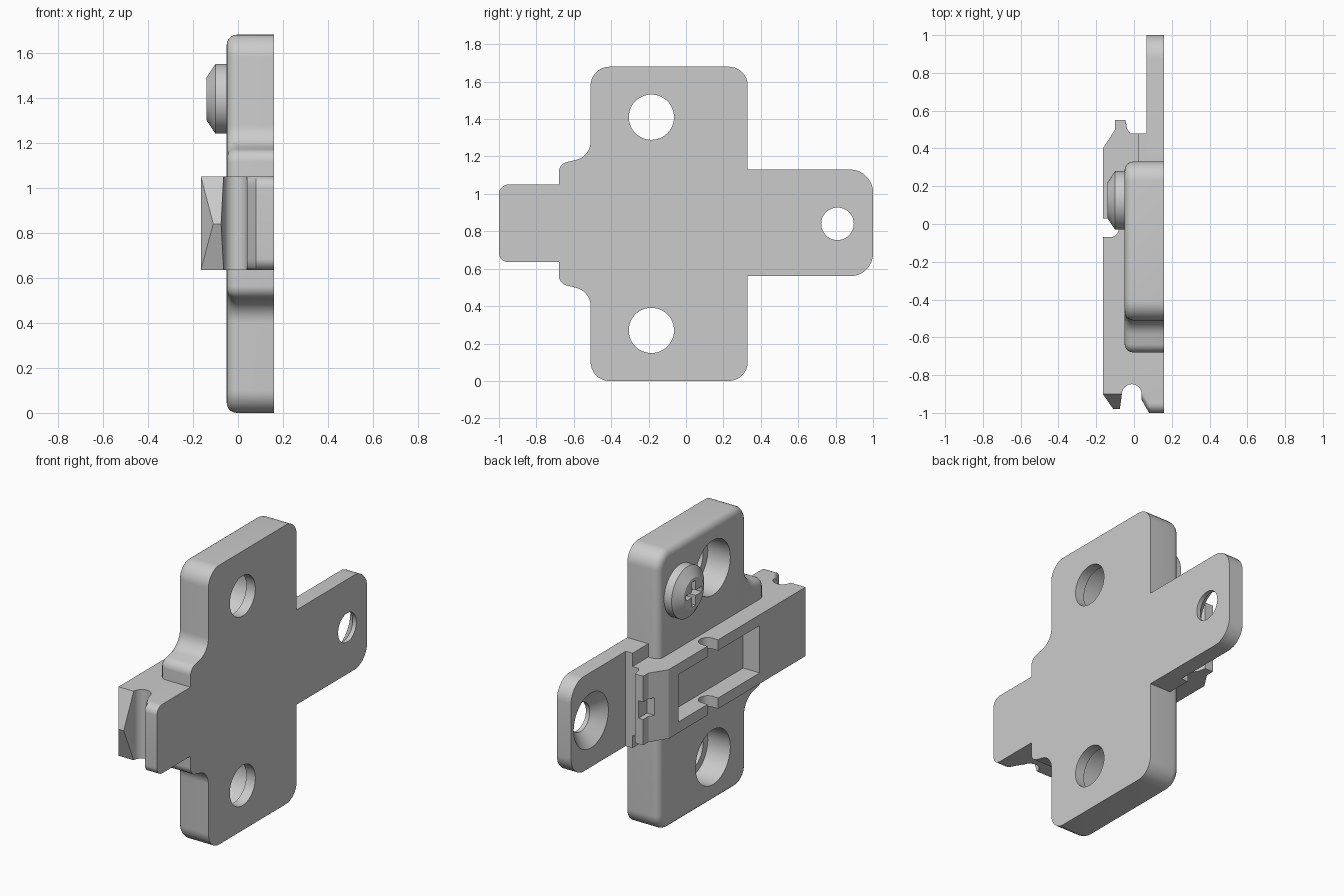
import bpy, bmesh
from math import cos, sin, pi, tan
from mathutils import Vector

if "Cube" in bpy.data.objects:
    bpy.data.objects.remove(bpy.data.objects["Cube"])

ZC = 0.84      # height of the symmetry line
BACK = 0.16    # flat mounting face


def rounded(corners, n=7):
    """Closed 2D outline from (u, v, radius) corners."""
    out = []
    for i, (u, v, r) in enumerate(corners):
        p = Vector((u, v))
        if r == 0:
            out.append(p)
            continue
        a = (Vector(corners[i - 1][:2]) - p).normalized()
        b = (Vector(corners[(i + 1) % len(corners)][:2]) - p).normalized()
        half = a.angle(b) / 2
        c = p + (a + b).normalized() * r / sin(half)
        t0, t1 = p + a * r / tan(half) - c, p + b * r / tan(half) - c
        out += [c + t0.lerp(t1, k / n).normalized() * r for k in range(n + 1)]
    return out


def finish(bm, name):
    bmesh.ops.recalc_face_normals(bm, faces=bm.faces)
    me = bpy.data.meshes.new(name)
    bm.to_mesh(me)
    bm.free()
    ob = bpy.data.objects.new(name, me)
    bpy.context.collection.objects.link(ob)
    return ob


def loft(name, layers, axis='x', bevel=0):
    """Skin equal-length outlines stacked along x (u,v = y,z) or z (u,v = x,y)."""
    bm = bmesh.new()
    rings = []
    for d, pts in layers:
        rings.append([bm.verts.new((d, p[0], p[1]) if axis == 'x' else (p[0], p[1], d)) for p in pts])
    for r0, r1 in zip(rings, rings[1:]):
        for i in range(len(r0)):
            j = (i + 1) % len(r0)
            bm.faces.new((r0[i], r0[j], r1[j], r1[i]))
    first = bm.faces.new(rings[0])
    bm.faces.new(rings[-1])
    bmesh.ops.recalc_face_normals(bm, faces=bm.faces)
    if bevel:
        bmesh.ops.bevel(bm, geom=list(first.edges), offset=bevel, segments=5,
                        profile=0.5, affect='EDGES')
    return finish(bm, name)


def circle(y, z, r, n=48):
    return [(y + r * cos(2 * pi * k / n), z + r * sin(2 * pi * k / n)) for k in range(n)]


def turned(name, y, z, steps):
    return loft(name, [(x, circle(y, z, r)) for x, r in steps])


def box(name, x, y, z):
    return loft(name, [(d, [(y[0], z[0]), (y[1], z[0]), (y[1], z[1]), (y[0], z[1])]) for d in x])


def select(ob):
    bpy.ops.object.select_all(action='DESELECT')
    ob.select_set(True)
    bpy.context.view_layer.objects.active = ob


def cut(ob, cutters):
    select(ob)
    for c in cutters:
        c.hide_render = True
        m = ob.modifiers.new("cut", 'BOOLEAN')
        m.object, m.operation, m.solver = c, 'DIFFERENCE', 'EXACT'
        bpy.ops.object.modifier_apply(modifier=m.name)
        bpy.data.objects.remove(c)


# Main plate with rounded front rim
upper = [(0.33, 1.68, 0.1), (-0.51, 1.68, 0.1), (-0.51, 1.20, 0.1), (-0.68, 1.16, 0.055)]
lower = [(y, 2 * ZC - z, r) for y, z, r in reversed(upper)]
outline = rounded(upper + lower)
plate = loft("plate", [(-0.05, outline), (BACK, outline)], bevel=0.045)
# Stepped screw holes
cut(plate, [turned("hole_cutter", -0.185, z,
                   [(-0.2, 0.165), (0.10, 0.165), (0.10, 0.121), (0.3, 0.121)])
            for z in (0.27, 1.41)])

# Rear tab with countersunk hole
tab_outline = rounded([(0.33, 0.56, 0), (1, 0.56, 0.12), (1, 1.13, 0.12), (0.33, 1.13, 0)])
tab = loft("rear_tab", [(0.065, tab_outline), (BACK, tab_outline)])
cut(tab, [turned("sink_cutter", 0.81, ZC,
                 [(0.0, 0.165), (0.065, 0.165), (0.135, 0.087), (0.3, 0.087)])])

# Step where the tab meets the plate
box("tab_step", (0.02, 0.065), (0.33, 0.48), (0.56, 1.13))

# Centre rail: side profile with latch end and round groove
Z0, Z1 = 0.635, 1.05
profile = [(-0.165, -0.9), (-0.165, 0.40), (-0.10, 0.50), (-0.10, 0.55), (-0.045, 0.55),
           (-0.035, 0.50), (-0.02, 0.48), (0.065, 0.48), (0.065, 0.33), (0.04, 0.33)]
profile += [(-0.012 + 0.052 * cos(pi * k / 12), -0.9 + 0.052 * sin(pi * k / 12)) for k in range(13)]
rail = loft("centre_rail", [(Z0, profile), (Z1, profile)], axis='z')
notch = [(-0.25, -0.07), (-0.25, 0.03)]
notch += [(-0.125 + 0.045 * sin(pi * k / 10), -0.02 + 0.05 * cos(pi * k / 10)) for k in range(11)]
cut(rail, [box("pocket_cutter", (-0.3, -0.055), (-0.465, 0.305), (0.70, 0.985)),
           loft("notch_cutter", [(0.5, notch), (1.2, notch)], axis='z'),
           box("latch_cutter", (-0.3, -0.07), (0.47, 0.7), (0.79, 0.895))])

# Pointed hook on the front of the rail
bm = bmesh.new()
for p in [(x, -0.9, z) for x in (-0.165, -0.064) for z in (Z0, Z1)] + \
         [(x, -0.98, ZC) for x in (-0.11, -0.075)]:
    bm.verts.new(p)
bmesh.ops.convex_hull(bm, input=bm.verts)
finish(bm, "front_hook")

# Front lip with chamfered edge
lip = rounded([(-1, Z0, 0.05), (-0.68, Z0, 0), (-0.68, Z1, 0), (-1, Z1, 0.05)])
lip_in = [(p[0] + (0.07 if p[0] < -0.8 else 0), p[1]) for p in lip]
loft("front_lip", [(0.04, lip_in), (0.08, lip), (BACK, lip)])

# Adjusting screw with cross recess
screw = turned("screw", 0.125, 1.395, [(-0.04, 0.155), (-0.10, 0.155), (-0.14, 0.095)])
cut(screw, [box("slot_cutter", (-0.3, -0.085), (0.125 - a, 0.125 + a), (1.395 - b, 1.395 + b))
            for a, b in ((0.075, 0.016), (0.016, 0.075))])

# Smooth the curved surfaces, keep edges sharp
for ob in list(bpy.context.collection.objects):
    select(ob)
    bpy.ops.object.shade_smooth_by_angle(angle=0.5)
